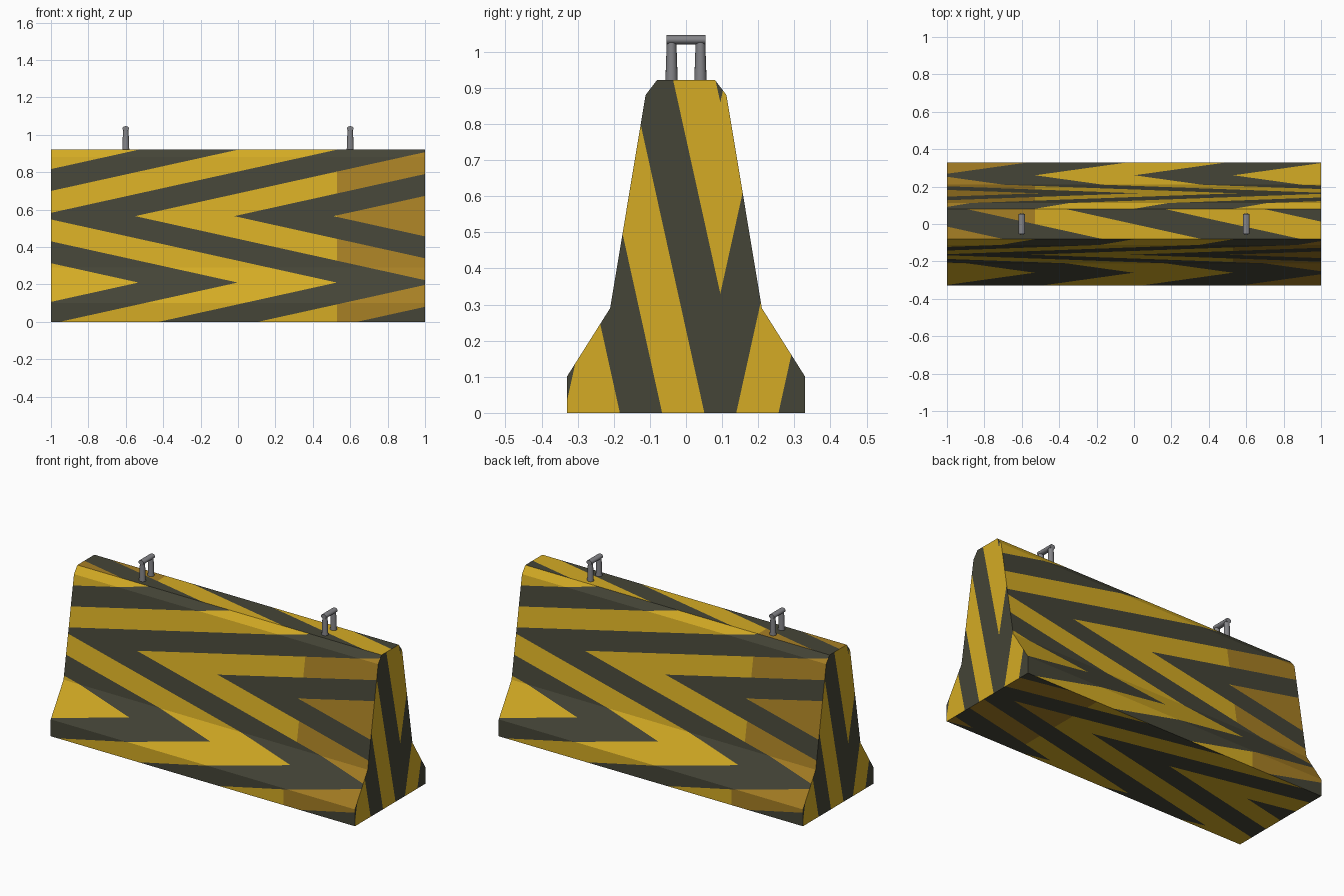
import bpy, bmesh, math
from mathutils import Vector, Matrix

cube = bpy.data.objects.get("Cube")
if cube:
    bpy.data.objects.remove(cube)


def material(name, rgb):
    m = bpy.data.materials.new(name)
    m.use_nodes = True
    m.diffuse_color = (*rgb, 1)
    m.node_tree.nodes["Principled BSDF"].inputs["Base Color"].default_value = (*rgb, 1)
    return m


YELLOW = material("yellow paint", (0.66, 0.41, 0.018))
DARK = material("dark paint", (0.059, 0.059, 0.038))
BROWN = material("weathered yellow paint", (0.39, 0.215, 0.018))
STEEL = material("grey steel", (0.23, 0.23, 0.245))


def add_object(name, bm, mats):
    mesh = bpy.data.meshes.new(name)
    bm.to_mesh(mesh)
    bm.free()
    for m in mats:
        mesh.materials.append(m)
    obj = bpy.data.objects.new(name, mesh)
    bpy.context.collection.objects.link(obj)
    return obj


# Barrier body: half profile mirrored, then extruded along x
half = [(0.33, 0), (0.33, 0.1), (0.21, 0.29), (0.112, 0.88), (0.08, 0.922)]
outline = half + [(-y, z) for y, z in reversed(half)]
bm = bmesh.new()
end = bm.faces.new([bm.verts.new((-1, y, z)) for y, z in outline])
ext = bmesh.ops.extrude_face_region(bm, geom=[end], use_keep_orig=True)
bmesh.ops.translate(bm, vec=(2, 0, 0), verts=[g for g in ext["geom"] if isinstance(g, bmesh.types.BMVert)])
bmesh.ops.recalc_face_normals(bm, faces=bm.faces)

# Zigzag paint: stripe pitch, fold pitch and slant
PITCH, FOLD, SLANT = 1.06, 0.71, 4.53
RUST_START = 0.53
X, Y, Z = Vector((1, 0, 0)), Vector((0, 1, 0)), Vector((0, 0, 1))


def facing(d):
    return [f for f in bm.faces if f.normal.dot(d) > 0.7]


def cut(faces, point, normal):
    geom = set(faces)
    for f in faces:
        geom.update(f.edges)
        geom.update(f.verts)
    if geom:
        bmesh.ops.bisect_plane(bm, geom=list(geom), dist=1e-5, plane_co=point, plane_no=normal.normalized())
        bm.normal_update()


def paint(side, along, across, fold, start, rust):
    # Cut along the fold lines of the zigzag
    for n in range(-3, 4):
        cut(facing(side), across * (fold + n * FOLD / 2), across)
    if rust:
        cut(facing(side), rust * RUST_START, rust)

    def strip(f):
        return math.floor((f.calc_center_median().dot(across) - fold) / (FOLD / 2))

    # Cut the slanted stripe edges within each strip
    for n in sorted({strip(f) for f in facing(side)}):
        odd = n % 2
        tip = across * (fold + (n + odd) * FOLD / 2)
        normal = along + across * (SLANT if odd else -SLANT)
        for m in range(-6, 9):
            faces = [f for f in facing(side) if strip(f) == n]
            cut(faces, tip + along * (start + m * PITCH / 2), normal)

    # Colour the cut faces
    for f in facing(side):
        c = f.calc_center_median()
        d = abs((c.dot(across) - fold + FOLD / 2) % FOLD - FOLD / 2)
        if (c.dot(along) - SLANT * d - start) % PITCH > PITCH / 2:
            f.material_index = 1
        elif rust and c.dot(rust) > RUST_START:
            f.material_index = 2
        else:
            f.material_index = 0


paint(-Y, X, Z, 0.565, -0.55, X)
paint(Y, -X, Z, 0.565, -0.55, -X)
paint(X, Z, Y, 0.095, 0.33, None)
paint(-X, Z, -Y, 0.095, 0.33, None)
paint(Z, X, Y, 0.09, 0.12, -X)
paint(-Z, -X, Y, 0.06, 0.19, X)
add_object("barrier_body", bm, [YELLOW, DARK, BROWN])


# Lifting loops: two tapered legs and a crossbar
def rod(bm, r1, r2, length, matrix):
    bmesh.ops.create_cone(bm, cap_ends=True, segments=16, radius1=r1, radius2=r2, depth=length, matrix=matrix)


for name, x in (("right_lifting_loop", -0.6), ("left_lifting_loop", 0.6)):
    bm = bmesh.new()
    for s in (-1, 1):
        rod(bm, 0.018, 0.013, 0.14, Matrix.Translation((x, s * 0.04, 0.965)) @ Matrix.Diagonal((1.1, 1, 1, 1)))
    rod(bm, 0.0175, 0.0175, 0.107,
        Matrix.Translation((x, 0, 1.033)) @ Matrix.Diagonal((1, 1, 0.75, 1)) @ Matrix.Rotation(math.pi / 2, 4, "X"))
    loop = add_object(name, bm, [STEEL])
    bpy.ops.object.select_all(action="DESELECT")
    loop.select_set(True)
    bpy.context.view_layer.objects.active = loop
    bpy.ops.object.shade_smooth_by_angle(angle=math.radians(40))
